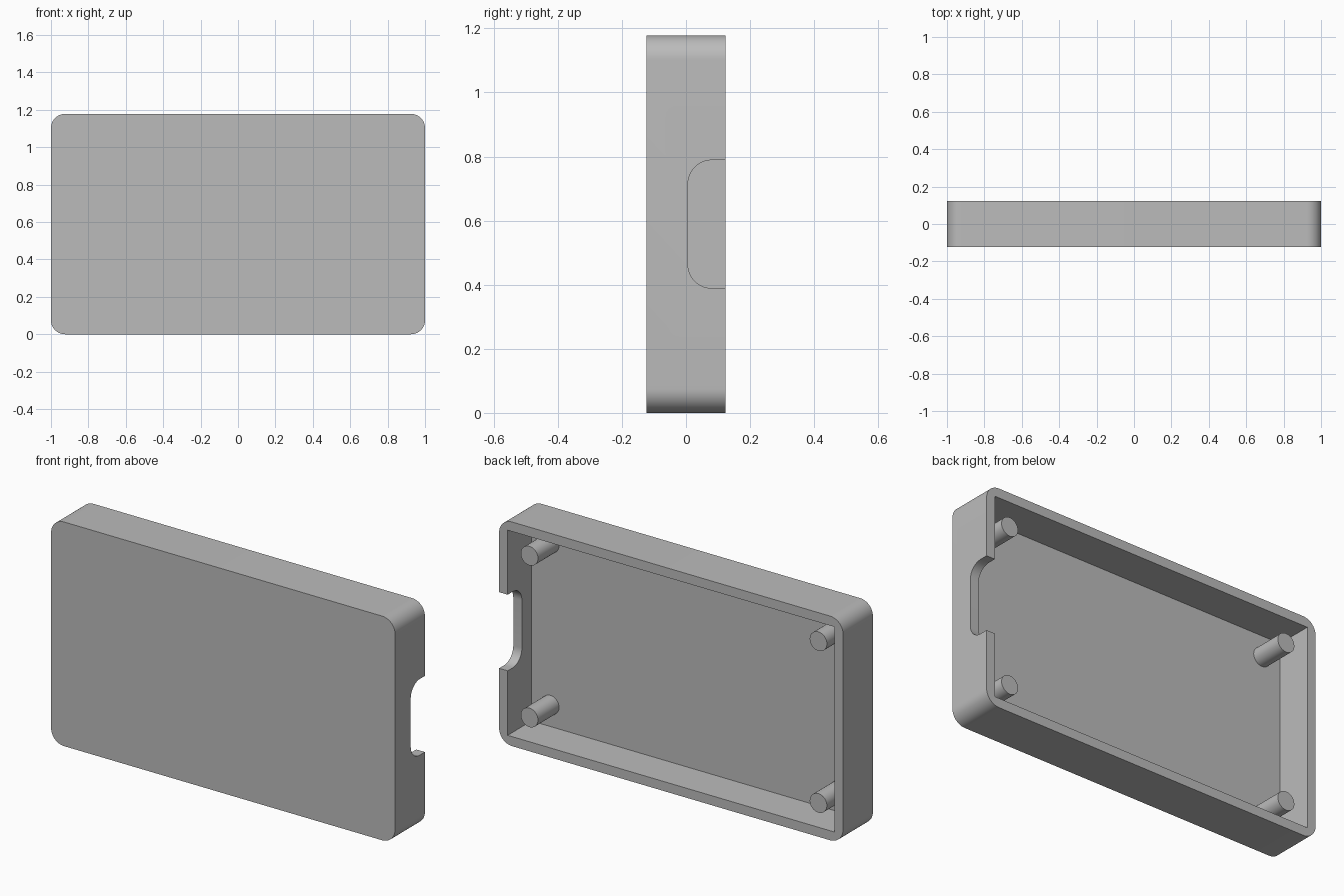
import bpy, bmesh, math
from mathutils import Vector

old = bpy.data.objects.get("Cube")
if old:
    bpy.data.objects.remove(old, do_unlink=True)

WIDTH, DEPTH, HEIGHT = 2.0, 0.248, 1.178
WALL, RADIUS = 0.05, 0.075
MID = HEIGHT / 2
BACK = DEPTH / 2
FLOOR = -BACK + WALL

grey = bpy.data.materials.new("plain grey")
grey.use_nodes = True
GREY = (0.5, 0.5, 0.5, 1)
grey.diffuse_color = GREY
grey.node_tree.nodes["Principled BSDF"].inputs["Base Color"].default_value = GREY


def rounded_rect(w, h, r, steps=12):
    """Counter-clockwise outline centred on the origin; r = 0 gives sharp corners."""
    if r == 0:
        return [(w/2, h/2), (-w/2, h/2), (-w/2, -h/2), (w/2, -h/2)]
    pts = []
    for k, (sx, sy) in enumerate([(1, 1), (-1, 1), (-1, -1), (1, -1)]):
        for i in range(steps + 1):
            a = math.pi / 2 * (k + i / steps)
            pts.append((sx * (w/2 - r) + r * math.cos(a), sy * (h/2 - r) + r * math.sin(a)))
    return pts


def prism(name, outline, place, start, end):
    """Extrude an outline from start to end; place maps (u, v, w) to a position."""
    bm = bmesh.new()
    face = bm.faces.new([bm.verts.new(place(u, v, start)) for u, v in outline])
    new = bmesh.ops.extrude_face_region(bm, geom=[face])["geom"]
    shift = Vector(place(0, 0, end)) - Vector(place(0, 0, start))
    bmesh.ops.translate(bm, vec=shift, verts=[g for g in new if isinstance(g, bmesh.types.BMVert)])
    bmesh.ops.recalc_face_normals(bm, faces=bm.faces)
    mesh = bpy.data.meshes.new(name)
    bm.to_mesh(mesh)
    bm.free()
    mesh.materials.append(grey)
    obj = bpy.data.objects.new(name, mesh)
    bpy.context.collection.objects.link(obj)
    return obj


def activate(obj):
    bpy.ops.object.select_all(action="DESELECT")
    obj.select_set(True)
    bpy.context.view_layer.objects.active = obj


def cut(obj, cutter):
    cutter.hide_render = True
    mod = obj.modifiers.new("cut", "BOOLEAN")
    mod.operation, mod.solver, mod.object = "DIFFERENCE", "EXACT", cutter
    activate(obj)
    bpy.ops.object.modifier_apply(modifier=mod.name)
    bpy.data.objects.remove(cutter, do_unlink=True)


def along_y(u, v, w):
    return (u, w, MID + v)


def along_x(u, v, w):
    return (w, u, MID + v)


# Shell: rounded outside, square-cornered cavity open at the back
shell = prism("shell", rounded_rect(WIDTH, HEIGHT, RADIUS), along_y, -BACK, BACK)
cavity = rounded_rect(WIDTH - 2 * WALL, HEIGHT - 2 * WALL, 0)
cut(shell, prism("cavity_cutter", cavity, along_y, FLOOR, 1))

# Rounded port notch through the left wall, open at the back edge
notch_depth = 0.118
notch = [(BACK - notch_depth + 0.2 + u, v) for u, v in rounded_rect(0.4, 0.4, RADIUS)]
cut(shell, prism("notch_cutter", notch, along_x, 0.9, 1.1))

# Four mounting posts on the cavity floor
posts = []
for side, x in (("left", 0.84), ("right", -0.84)):
    for level, z in (("upper", 0.425), ("lower", -0.425)):
        circle = [(x + 0.05 * math.cos(i * math.tau / 48), z + 0.05 * math.sin(i * math.tau / 48))
                  for i in range(48)]
        posts.append(prism(f"{level}_{side}_post", circle, along_y, FLOOR - 0.01, FLOOR + 0.175))

for obj in [shell] + posts:
    activate(obj)
    bpy.ops.object.shade_smooth_by_angle(angle=math.radians(30))
